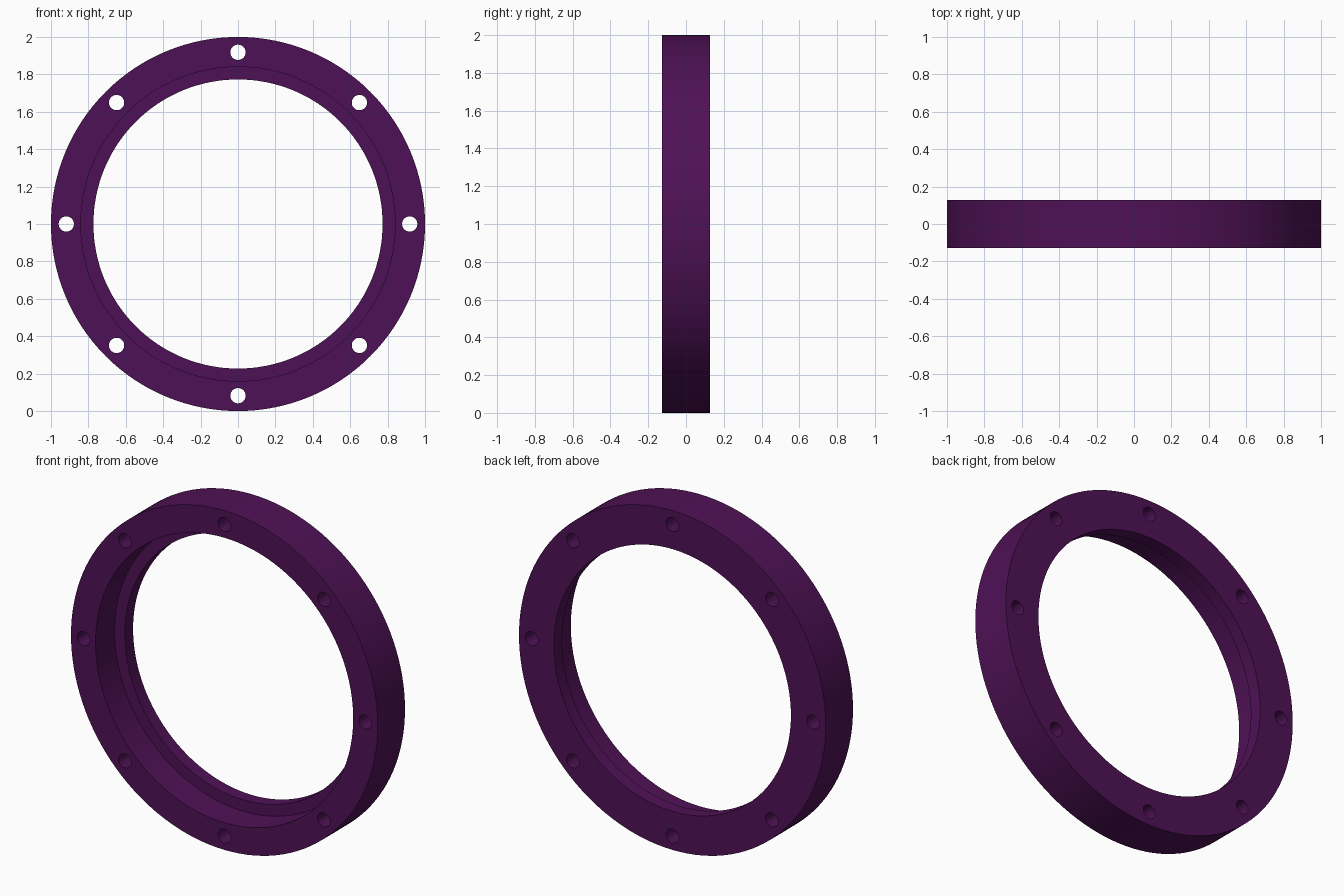
import bpy, bmesh, math
from mathutils import Matrix

if "Cube" in bpy.data.objects:
    bpy.data.objects.remove(bpy.data.objects["Cube"])

SEGMENTS = 128
HALF_DEPTH = 0.127
CENTRE_Z = 1.0

purple = bpy.data.materials.new("deep purple")
purple.diffuse_color = (0.078, 0.0058, 0.093, 1)
purple.use_nodes = True
purple.node_tree.nodes["Principled BSDF"].inputs["Base Color"].default_value = purple.diffuse_color


def make_object(name, bm):
    bmesh.ops.recalc_face_normals(bm, faces=bm.faces)
    mesh = bpy.data.meshes.new(name)
    bm.to_mesh(mesh)
    bm.free()
    mesh.materials.append(purple)
    obj = bpy.data.objects.new(name, mesh)
    bpy.context.collection.objects.link(obj)
    return obj


# Flange ring: stepped section (radius, y) turned around the y axis
section = [(1.0, -HALF_DEPTH), (1.0, HALF_DEPTH), (0.773, HALF_DEPTH),
           (0.773, 0.05), (0.84, 0.05), (0.84, -HALF_DEPTH)]
bm = bmesh.new()
loops = []
for i in range(SEGMENTS):
    a = 2 * math.pi * i / SEGMENTS
    loops.append([bm.verts.new((r * math.cos(a), y, CENTRE_Z + r * math.sin(a)))
                  for r, y in section])
for i, here in enumerate(loops):
    there = loops[(i + 1) % SEGMENTS]
    for j in range(len(section)):
        k = (j + 1) % len(section)
        bm.faces.new((here[j], here[k], there[k], there[j]))
ring = make_object("flange_ring", bm)

# Eight bolt holes drilled through the rim
bm = bmesh.new()
for i in range(8):
    a = math.pi / 4 * i
    place = (Matrix.Translation((0.918 * math.cos(a), 0, CENTRE_Z + 0.918 * math.sin(a)))
             @ Matrix.Rotation(math.pi / 2, 4, 'X'))
    bmesh.ops.create_cone(bm, cap_ends=True, segments=32, radius1=0.041,
                          radius2=0.041, depth=0.5, matrix=place)
cutter = make_object("bolt_hole_cutter", bm)
cutter.hide_render = True

drill = ring.modifiers.new("bolt holes", 'BOOLEAN')
drill.operation = 'DIFFERENCE'
drill.solver = 'EXACT'
drill.object = cutter

bpy.context.view_layer.objects.active = ring
ring.select_set(True)
cutter.select_set(False)
bpy.ops.object.modifier_apply(modifier=drill.name)
bpy.data.objects.remove(cutter)

# Smooth curved walls, crisp rims
bpy.ops.object.shade_smooth_by_angle(angle=math.radians(30))
